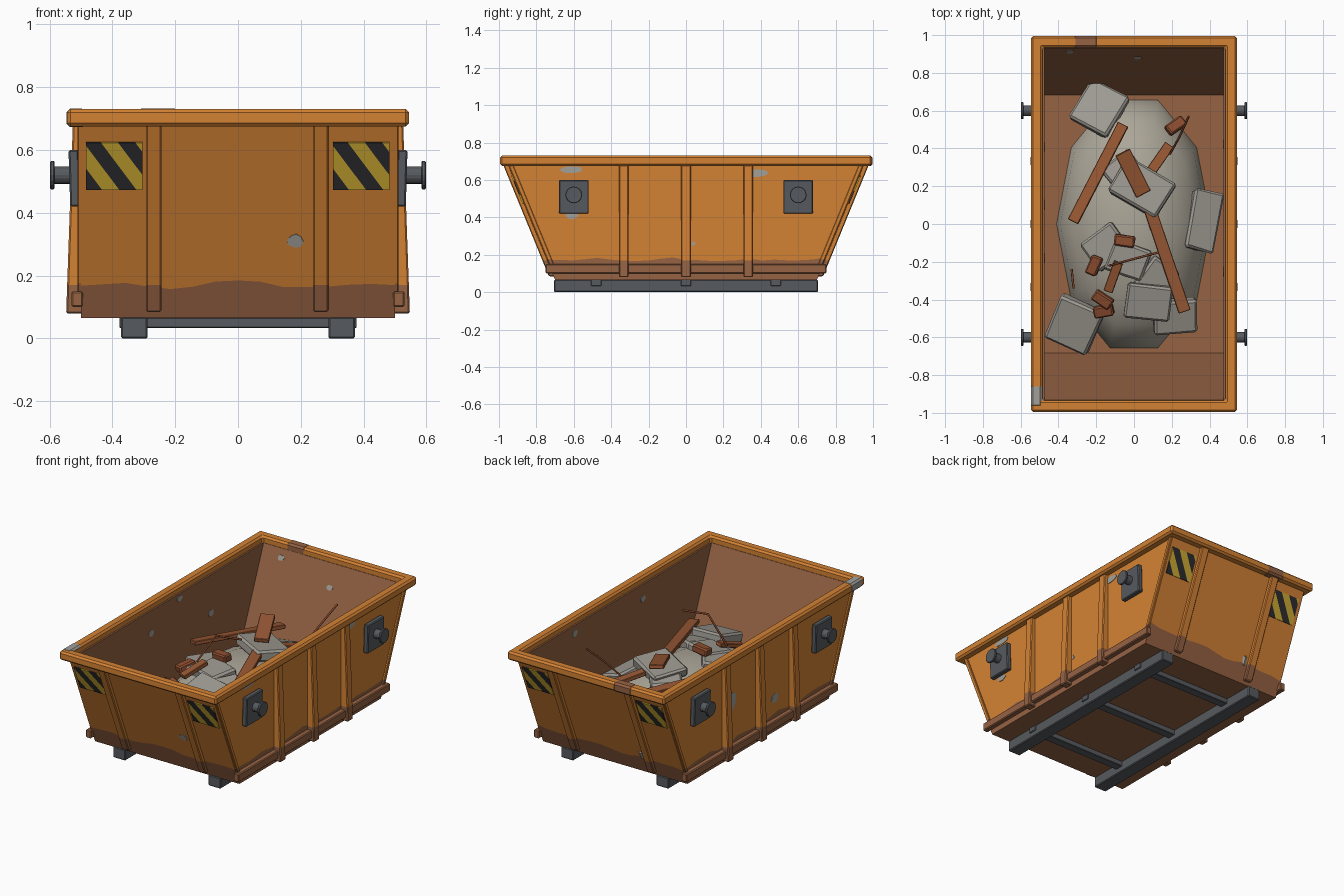
import bpy, bmesh, math, random
from mathutils import Vector, Matrix, Euler

if "Cube" in bpy.data.objects:
    bpy.data.objects.remove(bpy.data.objects["Cube"])

random.seed(4)


def mat(name, r, g, b):
    m = bpy.data.materials.new(name)
    m.diffuse_color = [((c / 255 + 0.055) / 1.055) ** 2.4 for c in (r, g, b)] + [1]
    m.use_nodes = True
    m.node_tree.nodes["Principled BSDF"].inputs["Base Color"].default_value = m.diffuse_color
    return m


ORANGE = mat("orange_paint", 212, 130, 52)
RUST = mat("rust", 150, 99, 68)
STEEL = mat("dark_steel", 86, 90, 94)
YELLOW = mat("hazard_yellow", 208, 172, 52)
BLACK = mat("hazard_black", 45, 45, 48)
CONCRETE = mat("concrete", 158, 154, 146)
DUST = mat("rubble_dust", 172, 166, 152)
WOOD = mat("old_wood", 152, 88, 52)
BARE = mat("bare_metal", 162, 160, 154)
BRICK = mat("brick", 142, 78, 48)


def finish(name, bm, mats, bevel=0.0, smooth=False):
    bmesh.ops.recalc_face_normals(bm, faces=bm.faces)
    me = bpy.data.meshes.new(name)
    bm.to_mesh(me)
    bm.free()
    ob = bpy.data.objects.new(name, me)
    bpy.context.collection.objects.link(ob)
    for m in mats:
        me.materials.append(m)
    if smooth:
        for p in me.polygons:
            p.use_smooth = True
    if bevel:
        md = ob.modifiers.new("bevel", 'BEVEL')
        md.width, md.segments, md.limit_method = bevel, 1, 'ANGLE'
    return ob


def box(name, loc, size, m, rot=None, bevel=0.005, jitter=0.0):
    bm = bmesh.new()
    bmesh.ops.create_cube(bm, size=1)
    for v in bm.verts:
        v.co = Vector([c * s * (1 - random.uniform(0, jitter)) for c, s in zip(v.co, size)])
    M = Matrix.Translation(loc) @ (rot or Matrix())
    bm.transform(M)
    return finish(name, bm, [m], bevel)


def cyl_x(name, x0, x1, y, z, r, m, n=16):
    bm = bmesh.new()
    bmesh.ops.create_cone(bm, cap_ends=True, segments=n, radius1=r, radius2=r, depth=abs(x1 - x0))
    bm.transform(Matrix.Translation(((x0 + x1) / 2, y, z)) @ Matrix.Rotation(math.pi / 2, 4, 'Y'))
    return finish(name, bm, [m], 0.003)


def loft(name, sections, seg_mats, bevel=0.005):
    """Bar through matching quads; each segment takes its own colour."""
    bm = bmesh.new()
    rings = [[bm.verts.new(p) for p in s] for s in sections]
    for a, b, k in zip(rings, rings[1:], seg_mats):
        for i in range(4):
            bm.faces.new((a[i], a[i - 1], b[i - 1], b[i])).material_index = k
    bm.faces.new(rings[0]).material_index = seg_mats[0]
    bm.faces.new(rings[-1]).material_index = seg_mats[-1]
    return finish(name, bm, [ORANGE, RUST], bevel)


def Y(z):  # sloping end wall
    return 0.70 + 0.41 * (z - 0.065)


# body shell: outer wall with wavy rust line, rusty inside
bm = bmesh.new()
nx, ny = 14, 22
per = [(-1 + 2 * i / nx, -1) for i in range(nx)] + [(1, -1 + 2 * i / ny) for i in range(ny)]
per += [(-u, -v) for u, v in per]
wave = [0.172 + 0.008 * math.sin(i * 1.1) + random.uniform(-0.008, 0.008) for i in range(len(per))]


def ring(hx, off, zs):
    return [bm.verts.new((hx * u, (Y(z) - off) * v, z)) for (u, v), z in zip(per, zs)]


n = len(per)
rings = [ring(0.5, 0, [0.065] * n), ring(0.5, 0, wave), ring(0.5, 0, [0.69] * n),
         ring(0.475, 0.024, [0.69] * n), ring(0.475, 0.024, [0.085] * n)]
for a, b, k in zip(rings, rings[1:], (1, 0, 1, 1)):
    for i in range(n):
        bm.faces.new((a[i - 1], a[i], b[i], b[i - 1])).material_index = k
bm.faces.new(rings[0]).material_index = 1
bm.faces.new(rings[-1]).material_index = 1
finish("skip_body", bm, [ORANGE, RUST])

# rim: chamfered hollow frame
bm = bmesh.new()
prof = [(0, .675), (0, .73), (.06, .73), (.06, .675)]
loops = [[bm.verts.new((sx * (.485 + d), sy * (.935 + d), z)) for d, z in prof]
         for sx, sy in ((-1, -1), (1, -1), (1, 1), (-1, 1))]
for i in range(4):
    for j in range(4):
        bm.faces.new((loops[i - 1][j], loops[i][j], loops[i][j - 1], loops[i - 1][j - 1]))
finish("top_rim", bm, [ORANGE], 0.011)
box("rim_rust_patch", (-.255, .965, .7025), (.13, .063, .058), RUST, bevel=0.011)

# ribs, corner strips and bottom rails
for s in (-1, 1):
    for xc in (-.268, .264):
        loft("end_rib", [[(xc + a, s * (Y(z) + d), z) for a, d in
             ((-.025, -.005), (.025, -.005), (.025, .025), (-.025, .025))]
             for z in (.085, .17, .68)], (1, 0))
    for yc in (-.333, 0, .333):
        loft("side_rib", [[(s * x, yc + a, z) for x, a in
             ((.495, -.026), (.495, .026), (o, .026), (o, -.026))]
             for z, o in ((.08, .547), (.17, .544), (.68, .526))], (1, 0))
    for t in (-1, 1):
        loft("corner_strip", [[(s * x, t * (Y(z) - d), z) for x, d in
             ((.49, .028), (.49, .004), (.511, .004), (.511, .028))]
             for z in (.13, .175, .68)], (1, 0), 0.003)
    box("bottom_rail", (s * .512, 0, .125), (.036, 1.50, .05), RUST)

# lifting pins on side plates
for s in (-1, 1):
    for y in (-.6, .6):
        box("pin_plate", (s * .521, y, .51), (.032, .16, .18), STEEL,
            Matrix.Rotation(s * .03, 4, 'Y'))
        cyl_x("lifting_pin", s * .52, s * .59, y, .52, .028, STEEL)
        cyl_x("pin_collar", s * .584, s * .598, y, .52, .045, STEEL)

# skids and cross members
for s in (-1, 1):
    box("skid", (s * .33, 0, .034), (.085, 1.41, .068), STEEL)
for y in (-.48, 0, .48):
    box("cross_member", (0, y, .05), (.756, .055, .034), STEEL, bevel=0.003)

# striped hazard plates: one plane cut along diagonal lines
SLOPE = math.atan(0.41)


def hazard(xc, s):
    w, h = .18, .163
    b = bmesh.new()
    bmesh.ops.create_grid(b, x_segments=1, y_segments=1, size=.5)
    b.transform(Matrix.Diagonal((w, h, 1, 1)))
    d = Vector((.82, .57, 0))  # across the stripes
    for k in range(-4, 5):
        bmesh.ops.bisect_plane(b, geom=b.verts[:] + b.edges[:] + b.faces[:],
                               plane_co=d * (k * .045 + .012), plane_no=d)
    for f in b.faces:
        f.material_index = math.floor((f.calc_center_median().dot(d) - .012) / .045) % 2
    fs = bmesh.ops.extrude_face_region(b, geom=b.faces[:])
    bmesh.ops.translate(b, vec=(0, 0, .006), verts=[v for v in fs['geom'] if isinstance(v, bmesh.types.BMVert)])
    M = Matrix.Translation((xc, -Y(.55), .55)) @ Matrix.Rotation(math.pi / 2 + SLOPE, 4, 'X')
    b.transform(Matrix.Rotation(0 if s < 0 else math.pi, 4, 'Z') @ M)
    finish("hazard_plate", b, [YELLOW, BLACK])


for s in (-1, 1):
    for xc in (-.394, .392):
        hazard(xc, s)


# worn paint patches: thin irregular plates
def patch(loc, normal, w, h, m=BARE):
    b = bmesh.new()
    N = Vector(normal).normalized()
    U = (Vector((0, 0, 1)) if abs(N.z) < .9 else Vector((0, 1, 0))).cross(N).normalized()
    V = N.cross(U)
    vs = []
    for i in range(9):
        a, r = i * math.tau / 9, random.uniform(.8, 1.15)
        vs.append(b.verts.new(Vector(loc) + U * (w / 2 * r * math.cos(a)) + V * (h / 2 * r * math.sin(a))))
    f = bmesh.ops.extrude_face_region(b, geom=[b.faces.new(vs)])
    bmesh.ops.translate(b, vec=N * .003, verts=[v for v in f['geom'] if isinstance(v, bmesh.types.BMVert)])
    finish("worn_patch", b, [m])


for x, y, z, w, h in ((.5, -.61, .655, .12, .035), (.5, .38, .635, .12, .045), (.5, -.61, .408, .07, .04),
                      (.5, .04, .26, .02, .025), (-.5, .26, .42, .08, .11), (-.5, -.16, .275, .06, .06)):
    patch((x, y, z), (x, 0, 0), w, h)
for y, z in ((-.18, .55), (.41, .45), (.1, .66)):
    patch((-.475, y, z), (1, 0, 0), .05, .04)
for y, z in ((.42, .64), (-.25, .6)):
    patch((.475, y, z), (-1, 0, 0), .05, .04)
patch((.18, -Y(.31), .31), (0, -1, -.41), .05, .047)
for x, z in ((.02, .56), (-.34, .64)):
    patch((x, Y(z) - .024, z), (0, -1, .41), .04, .035)
box("rim_bare_corner", (-.516, -.91, .7025), (.061, .12, .058), BARE, bevel=0.011)

# rubble heap: upper half of a ten-sided ellipsoid
bm = bmesh.new()
bmesh.ops.create_uvsphere(bm, u_segments=10, v_segments=10, radius=1)
bmesh.ops.delete(bm, geom=[v for v in bm.verts if v.co.z < -.01], context='VERTS')
bm.transform(Matrix.Translation((0, 0, .09)) @ Matrix.Diagonal((.41, .69, .36, 1))
             @ Matrix.Rotation(math.radians(18), 4, 'Z'))
finish("rubble_heap", bm, [DUST], smooth=True)


def lay(x, y, deg, lift=0.0, amount=1.0):  # lean outwards on the heap
    return (Euler((-y * .6 * amount, x * .9 * amount, 0)).to_matrix().to_4x4()
            @ Matrix.Rotation(math.radians(deg), 4, 'Z') @ Matrix.Rotation(lift, 4, 'Y'))


# concrete slabs: x, y, z, length, width, angle
for x, y, z, l, w, a in ((-.185, .61, .25, .25, .26, -27), (.04, .19, .46, .31, .23, -30),
                         (.365, .015, .29, .17, .34, -12), (-.315, -.53, .24, .26, .28, -27),
                         (.075, -.41, .42, .25, .20, -6), (.22, -.49, .32, .24, .20, 5),
                         (-.15, -.12, .42, .22, .20, 35), (-.03, -.19, .43, .22, .18, -20),
                         (.11, -.30, .40, .23, .18, 55), (-.06, .28, .43, .20, .16, 40)):
    box("concrete_slab", (x, y, z), (l, w, .07), CONCRETE, lay(x, y, a), .012, .12)

# planks: x, y, z, length, width, angle, lift
for x, y, z, l, w, a, t in ((-.19, .27, .45, .58, .06, 63, 0), (.175, -.19, .46, .58, .065, -71, 0),
                            (-.005, .27, .535, .25, .085, -63, .25), (.14, .35, .43, .17, .055, 55, .1),
                            (-.11, -.28, .46, .17, .05, 70, -.2)):
    box("broken_plank", (x, y, z), (l, w, .025), WOOD, lay(x, y, a, t, .5), .003)

# bricks
for x, y, z, a in ((.22, .52, .33, 35), (-.05, -.09, .485, -8), (-.21, -.22, .43, 65),
                   (-.165, -.40, .39, -35), (-.16, -.46, .36, 10)):
    box("brick_piece", (x, y, z), (.115, .065, .05), BRICK, lay(x, y, a), .008, .12)

# bent reinforcing rods
for pts in (((.19, .37, .43), (.24, .46, .54), (.29, .57, .65)),
            ((-.13, -.22, .48), (-.02, -.19, .66), (.13, -.15, .66)),
            ((-.33, -.24, .33), (-.32, -.34, .36))):
    cu = bpy.data.curves.new("bent_rod", 'CURVE')
    cu.dimensions, cu.bevel_depth, cu.bevel_resolution, cu.use_fill_caps = '3D', .006, 1, True
    sp = cu.splines.new('POLY')
    sp.points.add(len(pts) - 1)
    for p, c in zip(sp.points, pts):
        p.co = (*c, 1)
    cu.materials.append(BRICK)
    bpy.context.collection.objects.link(bpy.data.objects.new("bent_rod", cu))
